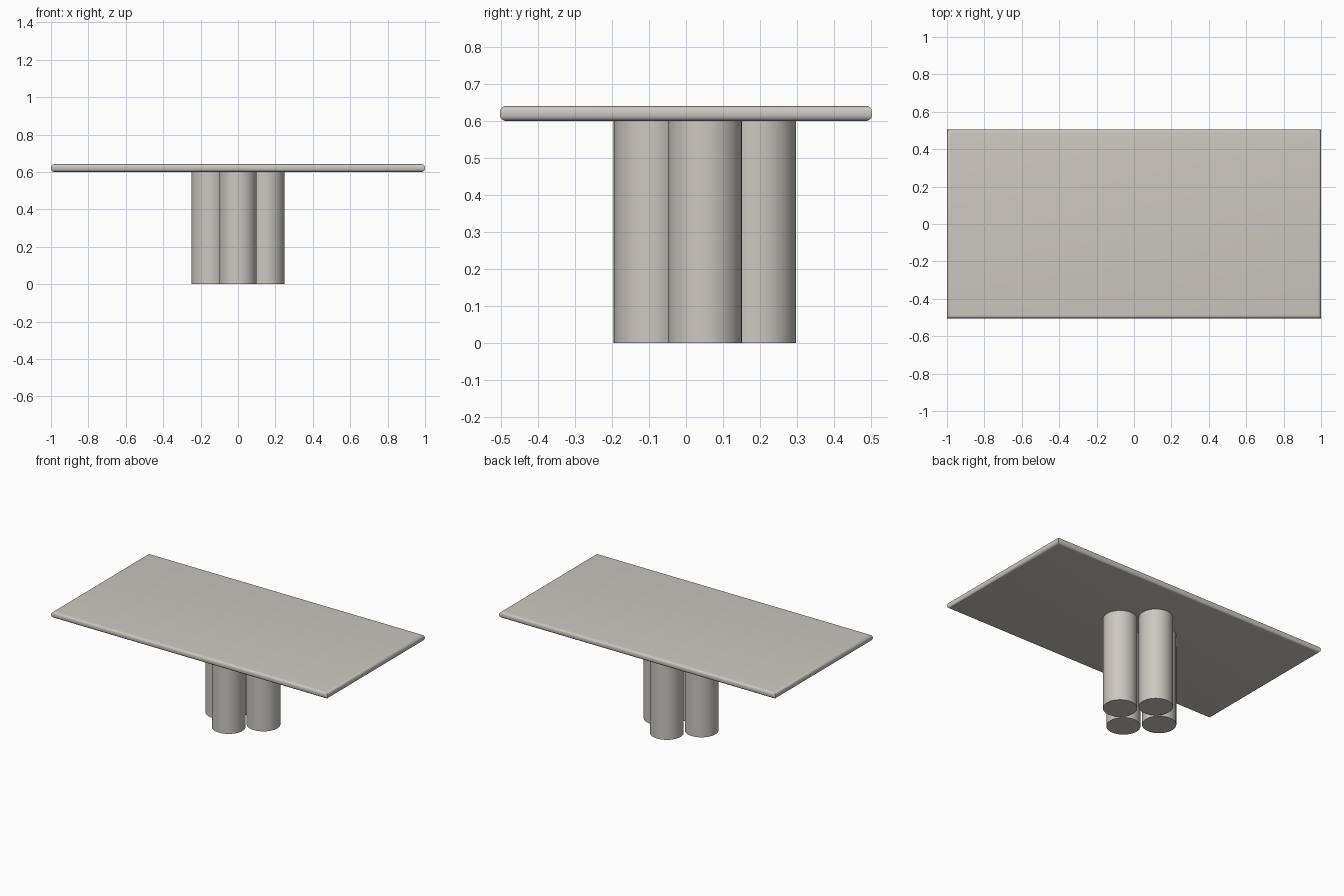
import bpy, bmesh, math

if "Cube" in bpy.data.objects:
    bpy.data.objects.remove(bpy.data.objects["Cube"])

stone = bpy.data.materials.new("warm light grey")
stone.diffuse_color = (0.6, 0.58, 0.53, 1)
stone.use_nodes = True
stone.node_tree.nodes["Principled BSDF"].inputs["Base Color"].default_value = stone.diffuse_color


def finish(name, bm):
    bmesh.ops.recalc_face_normals(bm, faces=bm.faces)
    mesh = bpy.data.meshes.new(name)
    bm.to_mesh(mesh)
    bm.free()
    obj = bpy.data.objects.new(name, mesh)
    bpy.context.collection.objects.link(obj)
    mesh.materials.append(stone)
    bpy.ops.object.select_all(action='DESELECT')
    obj.select_set(True)
    bpy.context.view_layer.objects.active = obj
    bpy.ops.object.shade_smooth_by_angle(angle=math.radians(35))
    return obj


# Tabletop: rounded rim profile swept round a rectangle with mitred corners
HX, HY, Z0, Z1, R, STEPS = 1.0, 0.504, 0.601, 0.642, 0.017, 6
arc = [(R * (1 - math.sin(a)), R * (1 - math.cos(a)))
       for a in (i * math.pi / 2 / STEPS for i in range(STEPS + 1))]
profile = [(inset, Z0 + h) for inset, h in arc]
profile += [(inset, Z1 - h) for inset, h in reversed(arc)]
bm = bmesh.new()
rings = [[bm.verts.new((sx * (HX - d), sy * (HY - d), z))
          for sx, sy in ((-1, -1), (1, -1), (1, 1), (-1, 1))]
         for d, z in profile]
for lower, upper in zip(rings, rings[1:]):
    for i in range(4):
        j = (i + 1) % 4
        bm.faces.new((lower[i], lower[j], upper[j], upper[i]))
bm.faces.new(rings[0][::-1])
bm.faces.new(rings[-1])
finish("tabletop", bm)

# Four column legs in a diamond, set slightly back of centre
LEG_R, SPREAD, CENTRE_Y = 0.1, 0.149, 0.051
for name, dx, dy in (("front_leg", 0, -1), ("right_leg", 1, 0),
                     ("back_leg", 0, 1), ("left_leg", -1, 0)):
    bm = bmesh.new()
    bmesh.ops.create_cone(bm, cap_ends=True, segments=48, radius1=LEG_R,
                          radius2=LEG_R, depth=Z0)
    leg = finish(name, bm)
    leg.location = (dx * SPREAD, CENTRE_Y + dy * 0.147, Z0 / 2)
